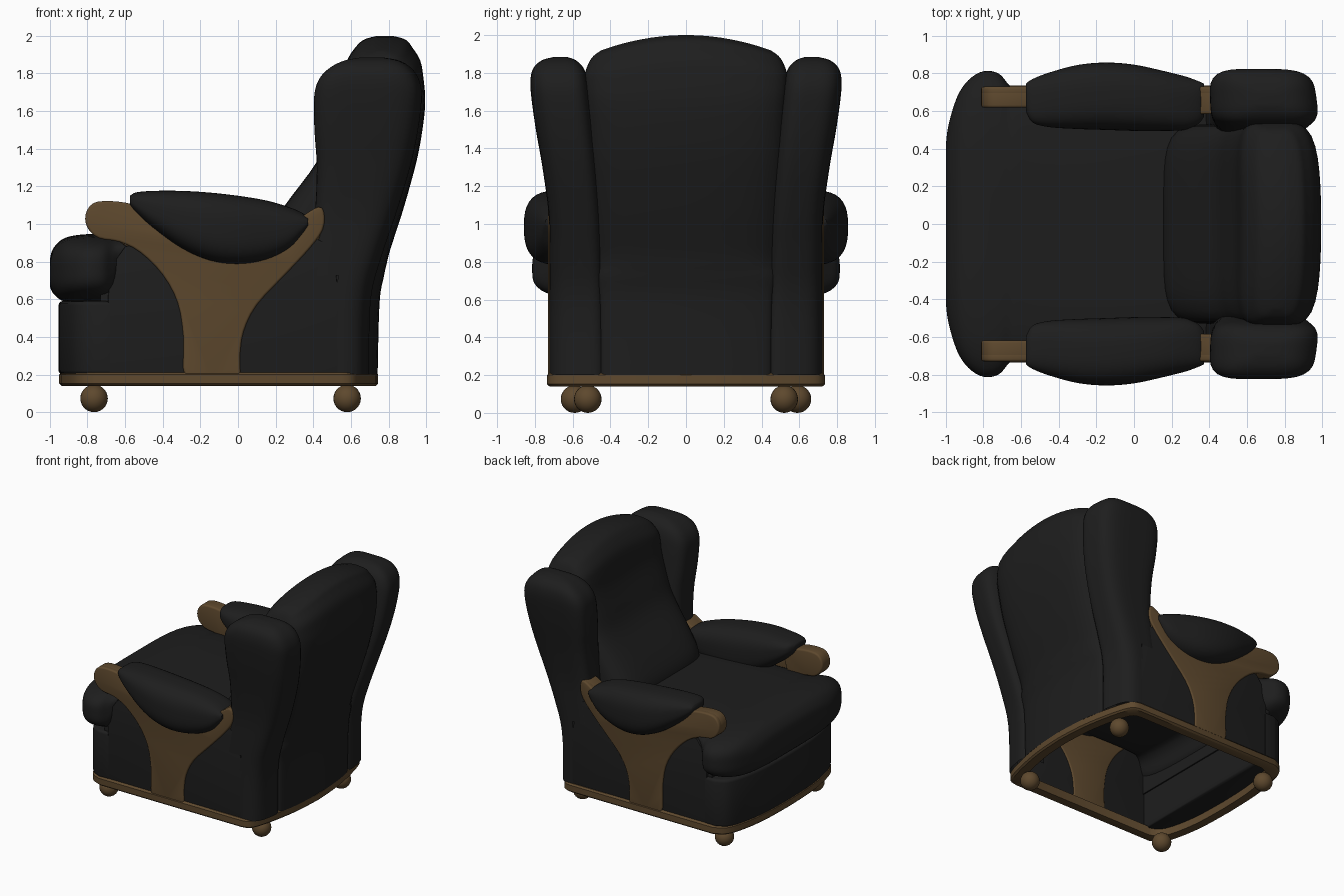
import bpy, bmesh, math

if "Cube" in bpy.data.objects:
    bpy.data.objects.remove(bpy.data.objects["Cube"])


def material(name, rgb):
    m = bpy.data.materials.new(name)
    m.diffuse_color = (*rgb, 1)
    m.use_nodes = True
    m.node_tree.nodes["Principled BSDF"].inputs["Base Color"].default_value = m.diffuse_color
    return m


LEATHER = material("black leather", (0.0128, 0.0128, 0.0128))
WOOD = material("brown wood", (0.112, 0.066, 0.027))


def smooth(pts, k=4, closed=False):
    """Catmull-Rom resampling of tuples of any length."""
    n, out = len(pts), []
    get = (lambda i: pts[i % n]) if closed else (lambda i: pts[max(0, min(n - 1, i))])
    for i in range(n if closed else n - 1):
        for j in range(k):
            t = j / k
            out.append(tuple(
                0.5 * (2 * b + (c - a) * t + (2 * a - 5 * b + 4 * c - d) * t * t
                       + (3 * b - a - 3 * c + d) * t ** 3)
                for a, b, c, d in zip(get(i - 1), get(i), get(i + 1), get(i + 2))))
    if not closed:
        out.append(tuple(pts[-1]))
    return out


def finish(name, bm, mat, mirror=False, angle=40):
    bmesh.ops.recalc_face_normals(bm, faces=bm.faces[:])
    me = bpy.data.meshes.new(name)
    bm.to_mesh(me)
    bm.free()
    me.materials.append(mat)
    ob = bpy.data.objects.new(name, me)
    bpy.context.collection.objects.link(ob)
    bpy.ops.object.select_all(action='DESELECT')
    ob.select_set(True)
    bpy.context.view_layer.objects.active = ob
    bpy.ops.object.shade_smooth_by_angle(angle=math.radians(angle))
    if mirror:
        mod = ob.modifiers.new("other side", 'MIRROR')
        mod.use_axis = (False, True, False)
    return ob


def loft(name, axis, stations, power, mat, mirror=False, warp=None, drop=None, N=48):
    """Skin superellipse sections (t, a0, a1, b0, b1) along x (a=y, b=z) or z (a=x, b=y)."""
    bm, rings = bmesh.new(), []
    for t, a0, a1, b0, b1 in smooth(stations):
        ring = []
        for i in range(N):
            c, s = math.cos(2 * math.pi * i / N), math.sin(2 * math.pi * i / N)
            r = (abs(c) ** power + abs(s) ** power) ** (-1 / power)
            a = (a0 + a1) / 2 + (a1 - a0) / 2 * c * r
            b = (b0 + b1) / 2 + (b1 - b0) / 2 * s * r
            p = (t, a, b) if axis == 'x' else (a, b, t)
            ring.append(bm.verts.new(warp(*p) if warp else p))
        rings.append(ring)
    for lo, hi in zip(rings, rings[1:]):
        for i in range(N):
            j = (i + 1) % N
            bm.faces.new((lo[i], lo[j], hi[j], hi[i]))
    for ring in (rings[0], rings[-1]):          # strip caps
        for i in range(-N // 4, N // 4):
            ids = [i % N, (i + 1) % N, (N // 2 - i - 1) % N, (N // 2 - i) % N]
            bm.faces.new([ring[q] for q in dict.fromkeys(ids)])
    bmesh.ops.recalc_face_normals(bm, faces=bm.faces[:])
    if drop:                                    # open up hidden inner faces
        gone = [f for f in bm.faces if drop(f.calc_center_median())]
        bmesh.ops.delete(bm, geom=gone, context='FACES')
    return finish(name, bm, mat, mirror, 60)


def prism(name, axis, outline, lo, hi, bevel, mat, mirror=False):
    """Extrude an outline along y (x, z points) or z (x, y points), with rounded rims."""
    bm = bmesh.new()
    put = (lambda p, h: (p[0], h, p[1])) if axis == 'y' else (lambda p, h: (p[0], p[1], h))
    A = [bm.verts.new(put(p, lo)) for p in outline]
    B = [bm.verts.new(put(p, hi)) for p in outline]
    caps = [bm.faces.new(A), bm.faces.new(B)]
    for i in range(len(A)):
        j = (i + 1) % len(A)
        bm.faces.new((A[i], A[j], B[j], B[i]))
    bmesh.ops.recalc_face_normals(bm, faces=bm.faces[:])
    rims = [e for f in caps for e in f.edges]
    bmesh.ops.bevel(bm, geom=rims, offset=bevel, segments=3, profile=0.5,
                    affect='EDGES', clamp_overlap=False)
    return finish(name, bm, mat, mirror)


# Base frame: a ring with bowed front and back, open in the middle
half = smooth([(-.95, 0), (-.94, .3), (-.905, .53), (-.85, .68), (-.76, .735)], 4) \
    + smooth([(.55, .735), (.605, .717), (.645, .65), (.69, .48), (.73, .25), (.745, 0)], 3)
plan = half + [(x, -y) for x, y in half[-2:0:-1]]
bm = bmesh.new()
loops = []
for inset, z in ((.012, .14), (0, .152), (0, .2), (.012, .212), (.08, .212), (.08, .14)):
    loops.append([bm.verts.new((-.105 + (x + .105) * (1 - inset / .845),
                                y * (1 - inset / .73), z)) for x, y in plan])
for k in range(len(loops)):
    P, Q = loops[k], loops[(k + 1) % len(loops)]
    for i in range(len(P)):
        j = (i + 1) % len(P)
        bm.faces.new((P[i], P[j], Q[j], Q[i]))
finish("base_frame", bm, WOOD)

# Ball feet
for name, x, y in (("front_foot", -.765, .59), ("back_foot", .58, .52)):
    bm = bmesh.new()
    bmesh.ops.create_uvsphere(bm, u_segments=24, v_segments=14, radius=.073)
    bmesh.ops.translate(bm, verts=bm.verts[:], vec=(x, y, .073))
    finish(name, bm, WOOD, True)

# Front panel under the seat, following the bowed frame, and a rail hidden behind it
front = [(x - .004, y * .985) for x, y in half if x < -.7]
front = [(-.68, -.722)] + [(x, -y) for x, y in front[:0:-1]] + front + [(-.68, .722)]
prism("front_panel", 'z', front, .2, .59, .022, LEATHER)
rail = [(-.73, -.7), (-.67, -.7), (-.67, .7), (-.73, .7)]
prism("front_rail", 'z', rail, .5, .68, .005, LEATHER)

# T-shaped seat cushion: deep roll in front, thinner seat between the arms
seat = [(-1.0, .42, .67, .81), (-.985, .53, .635, .865), (-.94, .675, .595, .915),
        (-.88, .765, .58, .937), (-.80, .812, .58, .946), (-.72, .80, .58, .948),
        (-.665, .74, .60, .947), (-.62, .70, .72, .945), (-.5, .69, .76, .94),
        (0, .69, .76, .925), (.35, .68, .76, .90), (.5, .62, .76, .85)]
loft("seat_cushion", 'x', [(x, -w, w, a, b) for x, w, a, b in seat], 3.5, LEATHER, N=64)

# Upholstered side panels
side = [(-.69, .2), (-.69, .62), (-.67, .78), (-.6, .88), (-.45, .92), (.2, .9),
        (.42, .92), (.5, .88), (.54, .6), (.54, .2)]
prism("side_panel", 'y', side, .695, .717, .004, LEATHER, True)

# Wooden arm support: flared flat post, thick hand rest in front, thick tip at the wing
hand = [(-.52, .85), (-.63, .905), (-.74, .925), (-.80, .98), (-.81, 1.05),
        (-.77, 1.11), (-.68, 1.122), (-.56, 1.105), (-.45, 1.06)]
tip = [(.2, .95), (.34, 1.04), (.425, 1.09), (.457, 1.06), (.45, .97), (.38, .87)]
post = [(-.28, .18), (-.29, .4), (-.32, .58), (-.40, .73)] + hand \
    + [(-.3, .97), (-.05, .93)] + tip \
    + [(.25, .73), (.10, .57), (.03, .43), (.01, .3), (0, .18), (-.14, .175)]
prism("arm_support", 'y', smooth(post, 3, True), .685, .73, .012, WOOD, True)
prism("hand_rest", 'y', smooth(hand, 3, True), .618, .716, .014, WOOD, True)
prism("arm_tip", 'y', smooth(tip, 3, True), .585, .716, .01, WOOD, True)

# Padded armrests
pad = [(-.575, .60, .745, 1.10, 1.15), (-.54, .54, .77, 1.055, 1.168),
       (-.45, .515, .805, .975, 1.176), (-.3, .505, .845, .87, 1.176),
       (-.15, .50, .858, .805, 1.167), (0, .495, .847, .785, 1.15),
       (.15, .495, .815, .805, 1.125), (.27, .50, .785, .86, 1.09),
       (.34, .53, .76, .935, 1.06), (.372, .57, .745, .985, 1.035)]
loft("armrest_pad", 'x', pad, 2.8, LEATHER, True)


def bow(x, y, z):
    """Curve the back in plan, less towards the top."""
    k = .18 - .08 * max(0, min(1, (z - .5) / 1.2))
    return x - k * y * y * max(0, min(1, (x - .3) / .4)), y, z


def bow_and_arch(x, y, z):
    return (*bow(x, y, z)[:2], z - .4 * y * y * max(0, z - 1.65) / .35)


# Wings beside the backrest, open inside the base
wing = [(.2, .35, .745, .42, .722), (.6, .35, .753, .43, .722), (.83, .385, .808, .44, .722),
        (1.05, .425, .88, .45, .727), (1.3, .437, .955, .47, .76),
        (1.5, .422, .997, .49, .795), (1.68, .42, 1.015, .51, .82),
        (1.77, .45, 1.0, .523, .823), (1.83, .515, .96, .545, .805),
        (1.868, .60, .90, .585, .76), (1.884, .69, .82, .63, .70)]
loft("wing", 'z', wing, 4, LEATHER, True, bow,
     lambda c: c.z < .205 or (c.z < .7 and c.x < .53))

# Backrest: thin below the seat, full lumbar, rolled and arched head
back = [(.2, .66, .742, .45), (.58, .65, .752, .455), (.72, .58, .775, .48),
        (.78, .36, .788, .50), (.85, .18, .805, .52), (.95, .165, .837, .53),
        (1.1, .25, .885, .53), (1.33, .42, .948, .53), (1.5, .49, .98, .53),
        (1.65, .54, .995, .535), (1.78, .56, .985, .54), (1.87, .58, .968, .535),
        (1.94, .625, .925, .515), (1.98, .67, .89, .49), (2.0, .74, .82, .45)]
loft("backrest", 'z', [(z, a, b, -w, w) for z, a, b, w in back], 5, LEATHER,
     warp=bow_and_arch, N=64)
